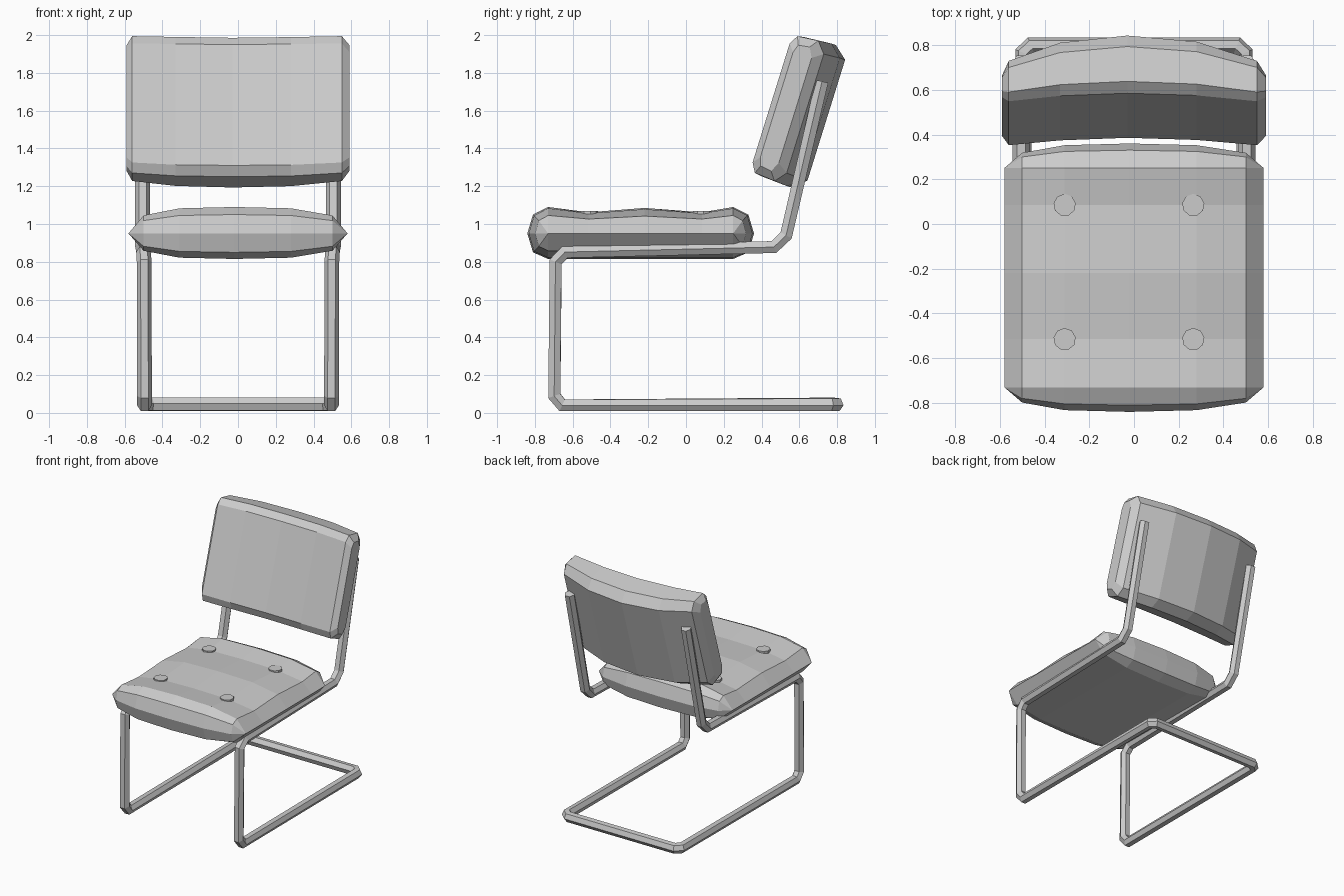
import bpy, bmesh, math
from mathutils import Vector

if "Cube" in bpy.data.objects:
    bpy.data.objects.remove(bpy.data.objects["Cube"])


def loft(name, sections, capped):
    """Skin a run of closed cross-sections that share one point count."""
    bm = bmesh.new()
    rings = [[bm.verts.new(p) for p in s] for s in sections]
    n = len(rings[0])
    for a, b in zip(rings, rings[1:]):
        for i in range(n):
            j = (i + 1) % n
            bm.faces.new((a[i], a[j], b[j], b[i]))
    if capped:
        bm.faces.new(rings[0])
        bm.faces.new(rings[-1])
    bmesh.ops.remove_doubles(bm, verts=bm.verts, dist=0.0005)
    bmesh.ops.recalc_face_normals(bm, faces=bm.faces)
    me = bpy.data.meshes.new(name)
    bm.to_mesh(me)
    bm.free()
    ob = bpy.data.objects.new(name, me)
    bpy.context.collection.objects.link(ob)
    return ob


# Seat cushion: side profile (y from seat centre, z from mid height), with
# dips at the button rows, narrowed towards both sides
SEAT_Y, SEAT_Z, INNER = -0.24, 0.95, 0.49
seat_profile = [(-.49, .14), (-.275, .112), (.02, .135), (.325, .112), (.49, .14),
                (.57, .10), (.60, 0), (.57, -.10), (.49, -.135),
                (-.49, -.135), (-.57, -.10), (-.60, 0), (-.57, .10)]


def seat_section(x, zs, k):
    pts = []
    for y, z in seat_profile:
        d = abs(y)
        if d > INNER:
            d = INNER + (d - INNER) * k
        pts.append((x, SEAT_Y + math.copysign(d, y), SEAT_Z + z * zs))
    return pts


loft("seat_cushion", [seat_section(*s) for s in (
    (-.58, 0, 0), (-.50, .68, .62), (-.31, .95, .93), (-.02, 1, 1),
    (.28, .95, .93), (.50, .68, .62), (.58, 0, 0))], False)

# Buttons on the seat
for i, (x, y) in enumerate([(x, y) for x in (-.31, .265) for y in (-.515, .085)]):
    bpy.ops.mesh.primitive_cylinder_add(vertices=9, radius=.05, depth=.04,
                                        location=(x, y, 1.05))
    bpy.context.object.name = f"seat_button_{i + 1}"

# Backrest: tilted profile (depth, height), curved forward at the sides
tilt = math.radians(17.3)
UP = Vector((0, math.sin(tilt), math.cos(tilt)))
BACK = Vector((0, math.cos(tilt), -math.sin(tilt)))
ORIGIN = Vector((0, .485, 1.63))
half = [(0, .335), (.04, .385), (.20, .395), (.27, .335)]
back_profile = half + [(d, -h) for d, h in reversed(half)]


def back_section(x, shift, ds, hs):
    return [ORIGIN + Vector((x, 0, 0)) + BACK * (shift + d * ds) + UP * (h * hs)
            for d, h in back_profile]


loft("backrest_cushion", [back_section(*s) for s in (
    (-.59, -.005, .38, .87), (-.56, -.036, .70, .985), (-.33, -.012, .92, 1),
    (-.03, 0, 1, 1), (.28, -.010, .93, 1), (.55, -.036, .70, .985),
    (.59, -.005, .38, .87))], True)

# Cantilever frame: one bent six-sided tube, left half mirrored to the right
side = [(.505, .72, 1.755), (.505, .53, .94), (.505, .465, .878),
        (.50, -.64, .852), (.497, -.69, .80), (.495, -.697, .09),
        (.495, -.655, .04), (.495, .765, .045), (.46, .798, .045)]
path = [(-x, y, z) for x, y, z in side] + side[::-1]
cu = bpy.data.curves.new("tube_frame", 'CURVE')
cu.dimensions = '3D'
cu.bevel_depth = .039
cu.bevel_resolution = 1
cu.use_fill_caps = True
sp = cu.splines.new('POLY')
sp.points.add(len(path) - 1)
for p, co in zip(sp.points, path):
    p.co = (*co, 1)
sp.use_smooth = False
frame = bpy.data.objects.new("tube_frame", cu)
bpy.context.collection.objects.link(frame)
bpy.ops.object.select_all(action='DESELECT')
frame.select_set(True)
bpy.context.view_layer.objects.active = frame
bpy.ops.object.convert(target='MESH')
